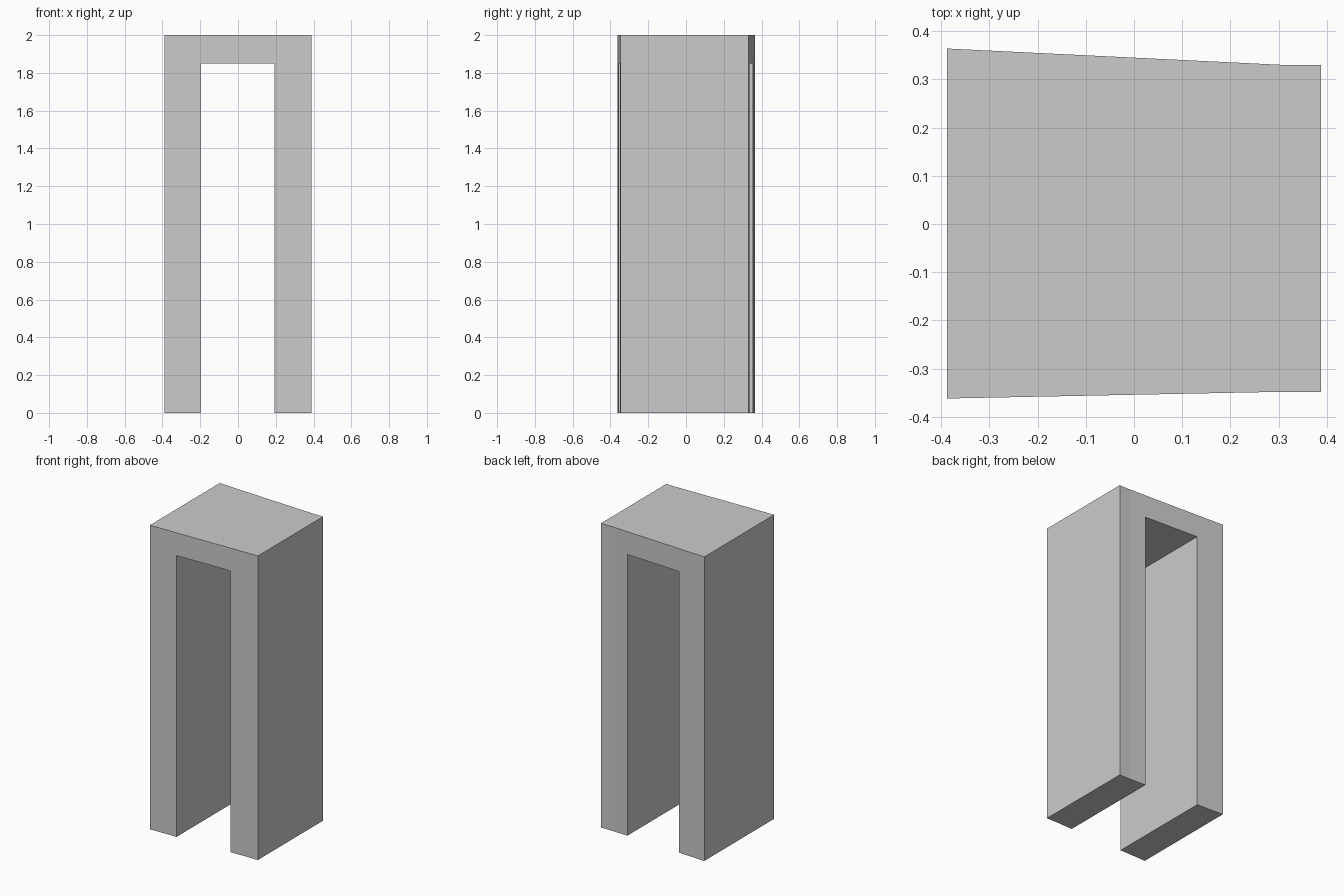
import bpy, bmesh

if "Cube" in bpy.data.objects:
    bpy.data.objects.remove(bpy.data.objects["Cube"])


def prism(name, outline, z0, z1):
    """Extrude a flat outline from z0 up to z1."""
    bm = bmesh.new()
    base = bm.faces.new([bm.verts.new((x, y, z0)) for x, y in outline])
    top = bmesh.ops.extrude_face_region(bm, geom=[base], use_keep_orig=True)
    verts = [v for v in top["geom"] if isinstance(v, bmesh.types.BMVert)]
    bmesh.ops.translate(bm, verts=verts, vec=(0, 0, z1 - z0))
    bmesh.ops.recalc_face_normals(bm, faces=bm.faces)
    mesh = bpy.data.meshes.new(name)
    bm.to_mesh(mesh)
    bm.free()
    obj = bpy.data.objects.new(name, mesh)
    bpy.context.collection.objects.link(obj)
    return obj


# Slightly tapered block
arch = prism("doorway_arch", [(-0.388, -0.362), (0.31, -0.348), (0.388, -0.348),
                              (0.388, 0.33), (0.31, 0.33), (-0.388, 0.364)], 0, 2)

# Passage running front to back
passage = prism("passage_cutter", [(-0.196, -1), (0.192, -1), (0.192, 1), (-0.196, 1)],
                -0.5, 1.85)
passage.hide_render = True

cut = arch.modifiers.new("passage", "BOOLEAN")
cut.operation = "DIFFERENCE"
cut.solver = "EXACT"
cut.object = passage
bpy.context.view_layer.objects.active = arch
bpy.ops.object.modifier_apply(modifier=cut.name)
bpy.data.objects.remove(passage)
